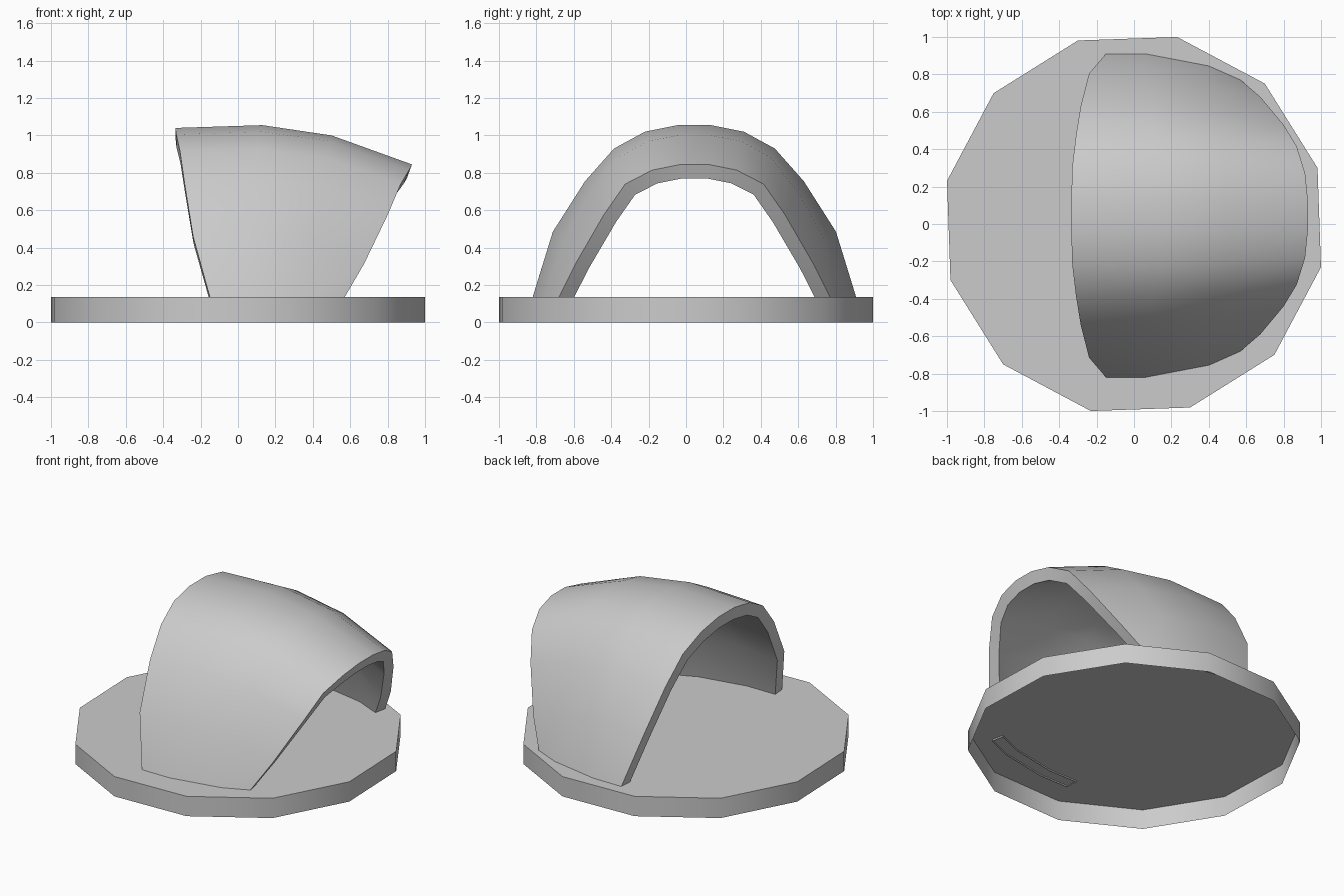
import bpy, bmesh, math
from mathutils import Vector

if "Cube" in bpy.data.objects:
    bpy.data.objects.remove(bpy.data.objects["Cube"])


def make_object(name, bm):
    mesh = bpy.data.meshes.new(name)
    bm.to_mesh(mesh)
    bm.free()
    ob = bpy.data.objects.new(name, mesh)
    bpy.context.collection.objects.link(ob)
    return ob


def activate(ob):
    bpy.ops.object.select_all(action='DESELECT')
    ob.select_set(True)
    bpy.context.view_layer.objects.active = ob


BASE_TOP = 0.135
CENTRE_Y = 0.045

# Base: twelve-sided disc, open underneath
bm = bmesh.new()
rings = []
for z in (0, BASE_TOP):
    rings.append([bm.verts.new((1.026 * math.cos(a), 1.026 * math.sin(a), z))
                  for a in (math.radians(17 + 30 * i) for i in range(12))])
for i in range(12):
    j = (i + 1) % 12
    bm.faces.new((rings[0][i], rings[0][j], rings[1][j], rings[1][i]))
bm.faces.new(rings[1])
base = make_object("base", bm)

# Hood: half arches (x, half width, z) from foot to crown, back rim to front rim
arches = [
    [(-.15, .865, .135), (-.24, .76, .46), (-.285, .585, .74),
     (-.31, .43, .915), (-.33, .262, 1.005), (-.335, .088, 1.04)],
    [(.06, .865, .135), (.075, .757, .485), (.09, .585, .755),
     (.11, .43, .93), (.125, .265, 1.02), (.13, .09, 1.055)],
    [(.40, .80, .135), (.42, .705, .43), (.45, .55, .70),
     (.475, .41, .88), (.49, .25, .97), (.50, .083, 1.0)],
    [(.57, .725, .135), (.675, .635, .315), (.80, .485, .575),
     (.87, .37, .74), (.915, .225, .815), (.93, .075, .845)],
]
bm = bmesh.new()
cols = []
for arch in arches:
    pts = [Vector(p) for p in arch]
    # carry the foot below the base top so it can be trimmed level
    drop = (pts[0] - pts[1]) * (0.08 / (pts[1].z - pts[0].z))
    pts[0] = pts[0] + drop
    full = [(p.x, CENTRE_Y - p.y, p.z) for p in pts]
    full += [(p.x, CENTRE_Y + p.y, p.z) for p in reversed(pts)]
    cols.append([bm.verts.new(p) for p in full])
for a, b in zip(cols, cols[1:]):
    for r in range(len(a) - 1):
        bm.faces.new((a[r], b[r], b[r + 1], a[r + 1]))
hood = make_object("hood", bm)
activate(hood)
mod = hood.modifiers.new("thickness", 'SOLIDIFY')
mod.thickness = 0.08
mod.offset = -1
mod.use_even_offset = True
bpy.ops.object.modifier_apply(modifier=mod.name)

# Trim the feet just under the base top
bm = bmesh.new()
bm.from_mesh(hood.data)
bmesh.ops.bisect_plane(bm, geom=bm.verts[:] + bm.edges[:] + bm.faces[:],
                       plane_co=(0, 0, BASE_TOP - 0.008), plane_no=(0, 0, 1),
                       clear_inner=True)
bm.to_mesh(hood.data)
bm.free()

for ob in (base, hood):
    activate(ob)
    bpy.ops.object.shade_smooth_by_angle(angle=math.radians(35))
